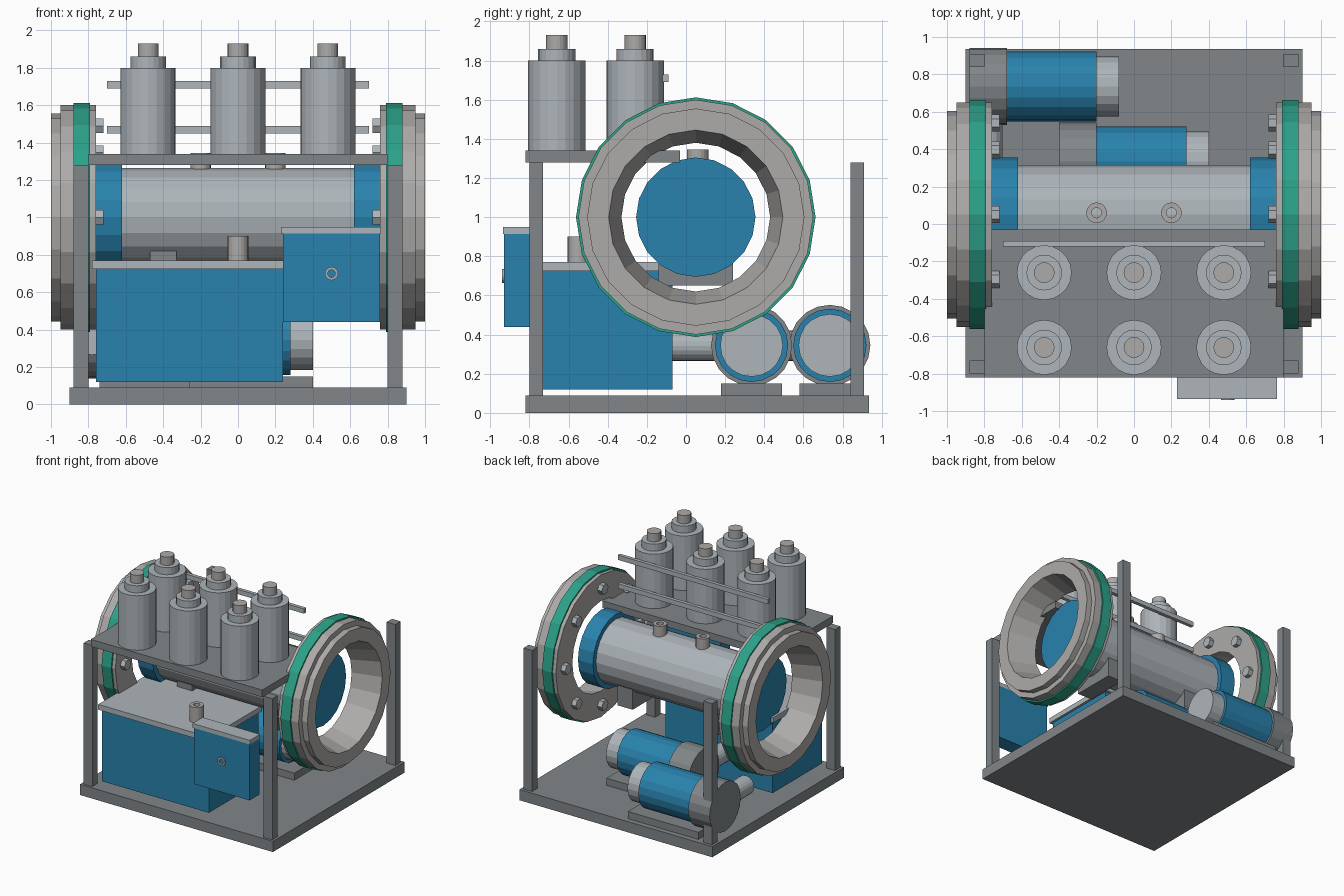
import bpy, bmesh, math
from mathutils import Vector

if "Cube" in bpy.data.objects:
    bpy.data.objects.remove(bpy.data.objects["Cube"])


def material(name, rgb):
    m = bpy.data.materials.new(name)
    m.diffuse_color = (*rgb, 1)
    m.use_nodes = True
    m.node_tree.nodes["Principled BSDF"].inputs["Base Color"].default_value = m.diffuse_color
    return m


BLUE = material("blue_paint", (0.022, 0.225, 0.42))
GREEN = material("green_paint", (0.025, 0.36, 0.25))
STEEL = material("light_steel", (0.42, 0.46, 0.49))
DARK = material("dark_frame", (0.22, 0.24, 0.25))
GREY = material("grey_metal", (0.42, 0.41, 0.40))


def finish(name, bm, mat):
    bmesh.ops.recalc_face_normals(bm, faces=bm.faces)
    me = bpy.data.meshes.new(name)
    bm.to_mesh(me)
    bm.free()
    ob = bpy.data.objects.new(name, me)
    bpy.context.collection.objects.link(ob)
    if mat:
        me.materials.append(mat)
    return ob


def box(name, x, y, z, mat=DARK):
    """Box from (min, max) ranges."""
    bm = bmesh.new()
    bmesh.ops.create_cube(bm, size=1)
    for v in bm.verts:
        v.co = [r[0] if c < 0 else r[1] for r, c in zip((x, y, z), v.co)]
    return finish(name, bm, mat)


def lathe(name, profile, loc, axis="Z", mat=STEEL, sides=20, closed=False):
    """Revolve (along, radius) points; closed=True makes a hollow ring."""
    u, v, w = {"X": ((1, 0, 0), (0, 1, 0), (0, 0, 1)),
               "Y": ((0, 1, 0), (0, 0, 1), (1, 0, 0)),
               "Z": ((0, 0, 1), (1, 0, 0), (0, 1, 0))}[axis]
    u, v, w, loc = Vector(u), Vector(v), Vector(w), Vector(loc)
    bm = bmesh.new()
    loops = []
    for a, r in profile:
        loops.append([bm.verts.new(loc + u * a
                                   + v * r * math.cos(math.tau * i / sides)
                                   + w * r * math.sin(math.tau * i / sides))
                      for i in range(sides)])
    pairs = list(zip(loops, loops[1:]))
    if closed:
        pairs.append((loops[-1], loops[0]))
    else:
        bm.faces.new(loops[0])
        bm.faces.new(loops[-1])
    for p, q in pairs:
        for i in range(sides):
            j = (i + 1) % sides
            bm.faces.new((p[i], p[j], q[j], q[i]))
    return finish(name, bm, mat)


def tube(name, a, b, r, hole, loc, axis, mat=GREY):
    return lathe(name, [(a, r), (b, r), (b, hole), (a, hole)], loc, axis, mat, closed=True)


# frame
box("base_plate", (-0.9, 0.9), (-0.82, 0.935), (0, 0.09))
box("canister_shelf", (-0.8, 0.8), (-0.82, -0.03), (1.28, 1.34))
for s, side in ((-1, "left"), (1, "right")):
    x = sorted((s * 0.80, s * 0.88))
    box(f"front_post_{side}", x, (-0.80, -0.73), (0.09, 1.28))
    box(f"back_post_{side}", x, (0.84, 0.91), (0.09, 1.28))

# canisters with stepped necks
for i, x in enumerate((-0.48, 0, 0.48)):
    for row, y in (("front", -0.66), ("back", -0.26)):
        lathe(f"canister_{row}_{i}", [(1.34, 0.147), (1.80, 0.147), (1.80, 0.095),
                                      (1.86, 0.095)], (x, y, 0))
        lathe(f"canister_tip_{row}_{i}", [(1.86, 0.055), (1.93, 0.055)], (x, y, 0), mat=GREY)
for i, z in enumerate((1.45, 1.69)):
    box(f"rail_{i}", (-0.7, 0.7), (-0.12, -0.09), (z, z + 0.04), STEEL)

# pressure vessel along x
CY, CZ = 0.05, 1.0
lathe("vessel_body", [(-0.62, 0.265), (0.62, 0.265)], (0, CY, CZ), "X")
for i, x in enumerate((-0.2, 0.2)):
    tube(f"vessel_nozzle_{i}", 1.22, 1.345, 0.055, 0.027, (x, 0.06, 0), "Z")

# mirrored end parts of the vessel
for s, side in ((-1, "left"), (1, "right")):
    c = (0, CY, CZ)
    lathe(f"vessel_end_{side}", [(s * 0.62, 0.305), (s * 0.76, 0.305)], c, "X", BLUE)
    lathe(f"flange_{side}",
          [(s * x, r) for x, r in ((0.76, 0.38), (0.76, 0.60), (0.95, 0.60),
                                   (0.95, 0.555), (1.0, 0.555), (1.0, 0.445))],
          c, "X", GREY, closed=True)
    tube(f"flange_band_{side}", s * 0.79, s * 0.88, 0.612, 0.59, c, "X", GREEN)
    for k in range(8):
        a = math.tau * k / 8
        lathe(f"flange_bolt_{side}_{k}", [(s * 0.72, 0.045), (s * 0.765, 0.045)],
              (0, CY + 0.49 * math.cos(a), CZ + 0.49 * math.sin(a)), "X", STEEL, 6)
    box(f"saddle_{side}", sorted((s * 0.33, s * 0.47)), (-0.14, 0.24), (0.65, 0.83))

# fluid tank with lid and filler
box("tank", (-0.76, 0.24), (-0.73, -0.07), (0.12, 0.725), BLUE)
box("tank_lid", (-0.78, 0.26), (-0.75, -0.05), (0.725, 0.77), STEEL)
tube("tank_filler", 0.76, 0.90, 0.055, 0.025, (0, -0.55, 0), "Z")

# control box
box("control_box", (0.24, 0.76), (-0.93, -0.80), (0.44, 0.915), BLUE)
box("control_box_lid", (0.23, 0.765), (-0.935, -0.80), (0.915, 0.95), STEEL)
tube("control_knob", -0.94, -0.91, 0.036, 0.02, (0.5, 0, 0.70), "Y")

# two motor pumps, the same unit shifted
for name, x, y in (("back", -0.68, 0.735), ("inner", -0.20, 0.335)):
    c = (x, y, 0.345)
    lathe(f"pump_head_{name}", [(-0.20, 0.207), (0, 0.207)], c, "X", DARK)
    lathe(f"motor_{name}", [(0, 0.187), (0.48, 0.187)], c, "X", BLUE)
    lathe(f"motor_cap_{name}", [(0.48, 0.16), (0.60, 0.16)], c, "X", STEEL)
    lathe(f"pump_pipe_{name}", [(-0.42, 0.078), (-0.1, 0.078)], (x - 0.10, y, 0.343), "Y")
    box(f"motor_pad_{name}", (x - 0.06, x + 0.60), (y - 0.155, y + 0.155), (0.09, 0.15))
